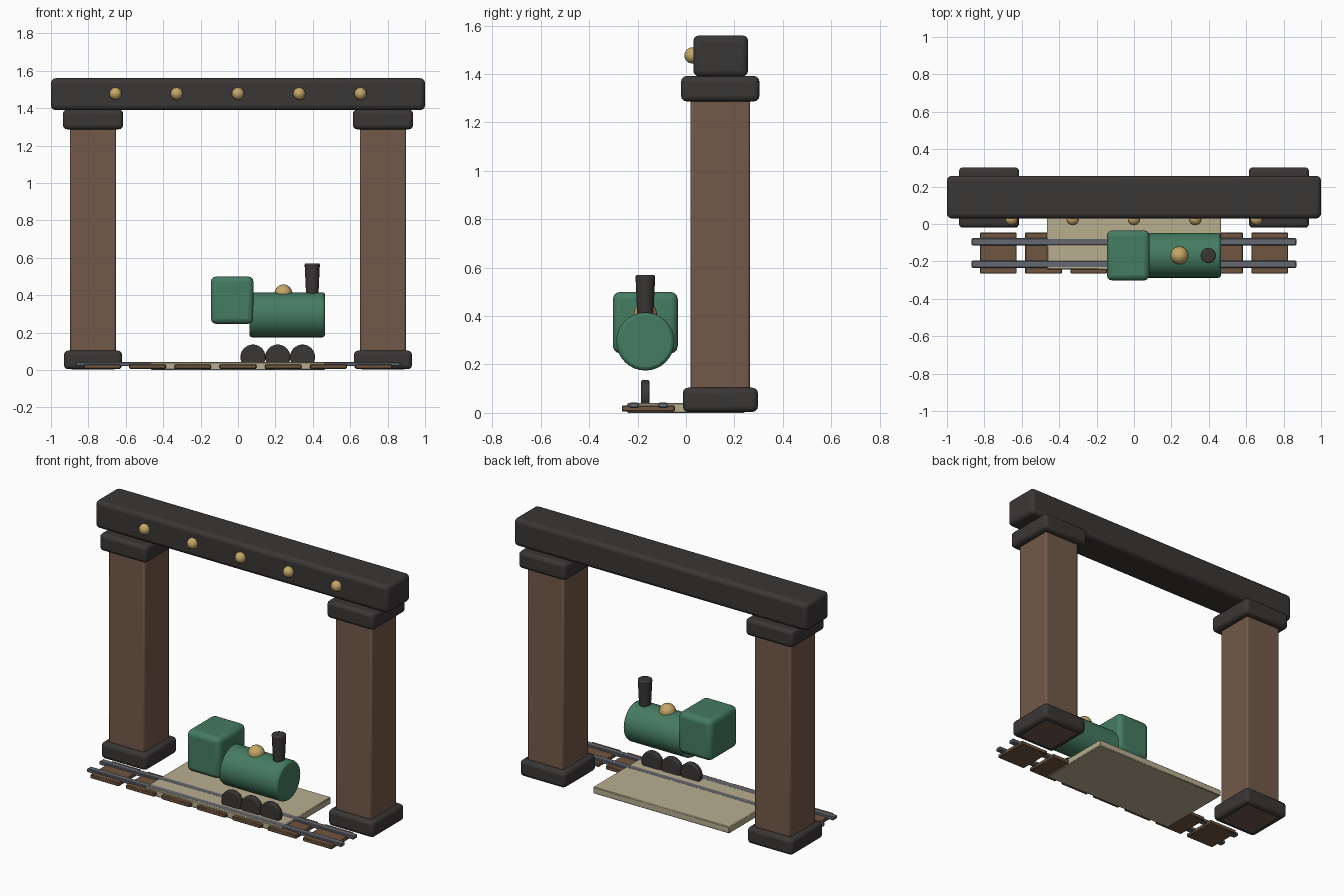
import bpy
from math import pi, radians

if "Cube" in bpy.data.objects:
    bpy.data.objects.remove(bpy.data.objects["Cube"])


def mat(name, r, g, b):
    m = bpy.data.materials.new(name)
    m.diffuse_color = (r, g, b, 1)
    m.use_nodes = True
    m.node_tree.nodes["Principled BSDF"].inputs["Base Color"].default_value = m.diffuse_color
    return m


IRON = mat("dark_iron", 0.042, 0.038, 0.036)
BRICK = mat("brown_pillar", 0.17, 0.10, 0.068)
WOOD = mat("sleeper_wood", 0.16, 0.09, 0.05)
STEEL = mat("rail_steel", 0.13, 0.14, 0.16)
GREEN = mat("engine_green", 0.06, 0.20, 0.12)
BRASS = mat("brass", 0.55, 0.38, 0.14)
STONE = mat("pale_stone", 0.48, 0.42, 0.28)


def finish(name, material, bevel=0.0, segments=3):
    o = bpy.context.object
    o.name = name
    o.data.materials.append(material)
    bpy.ops.object.transform_apply(location=False, rotation=True, scale=True)
    bpy.ops.object.shade_smooth_by_angle(angle=radians(35))
    if bevel:
        b = o.modifiers.new("bevel", 'BEVEL')
        b.width, b.segments = bevel, segments
        b.limit_method, b.angle_limit = 'ANGLE', radians(40)
    return o


def box(name, lo, hi, material, bevel=0.0, segments=3):
    bpy.ops.mesh.primitive_cube_add(size=1, location=[(a + b) / 2 for a, b in zip(lo, hi)])
    bpy.context.object.scale = [b - a for a, b in zip(lo, hi)]
    return finish(name, material, bevel, segments)


def cylinder(name, loc, r1, r2, depth, rot, material, bevel):
    bpy.ops.mesh.primitive_cone_add(vertices=32, radius1=r1, radius2=r2, depth=depth,
                                    location=loc, rotation=rot)
    return finish(name, material, bevel, 2)


def ball(name, loc, r):
    bpy.ops.mesh.primitive_uv_sphere_add(segments=20, ring_count=12, radius=r, location=loc)
    return finish(name, BRASS)


# Gateway: pillars with bases and capitals
for side, s in (("left", -1), ("right", 1)):
    x = 0.775 * s
    box(side + "_base", (x - .155, -.013, .004), (x + .155, .297, .104), IRON, .022)
    box(side + "_pillar", (x - .123, .018, .003), (x + .123, .264, 1.30), BRICK, .01, 2)
    box(side + "_capital", (x - .161, -.02, 1.287), (x + .161, .303, 1.392), IRON, .022)

# Beam and its rivets
box("beam", (-1, .03, 1.39), (1, .257, 1.56), IRON, .025)
for i in range(5):
    ball(f"rivet_{i + 1}", (-.655 + .3275 * i, .026, 1.477), .033)

# Platform and track
box("platform", (-.465, -.243, 0), (.465, .243, .041), STONE, .004, 1)
for i in range(7):
    x = (i - 3) * .242
    box(f"sleeper_{i + 1}", (x - .098, -.265, .006), (x + .098, -.046, .03), WOOD, .004, 1)
for name, y in (("front_rail", -.215), ("back_rail", -.095)):
    box(name, (-.868, y - .019, .02), (.868, y + .019, .042), STEEL, .004, 1)

# Locomotive
Y = -.168
cylinder("boiler", (.263, Y, .295), .12, .12, .405, (0, pi / 2, 0), GREEN, .014)
box("cab", (-.145, Y - .134, .246), (.083, Y + .134, .5), GREEN, .03)
cylinder("chimney", (.397, Y, .485), .033, .041, .17, (0, 0, 0), IRON, .008)
ball("steam_dome", (.243, Y, .409), .048)
for i in range(3):
    cylinder(f"wheel_{i + 1}", (.08 + .1325 * i, Y, .069), .067, .067, .034,
             (pi / 2, 0, 0), IRON, .006)
